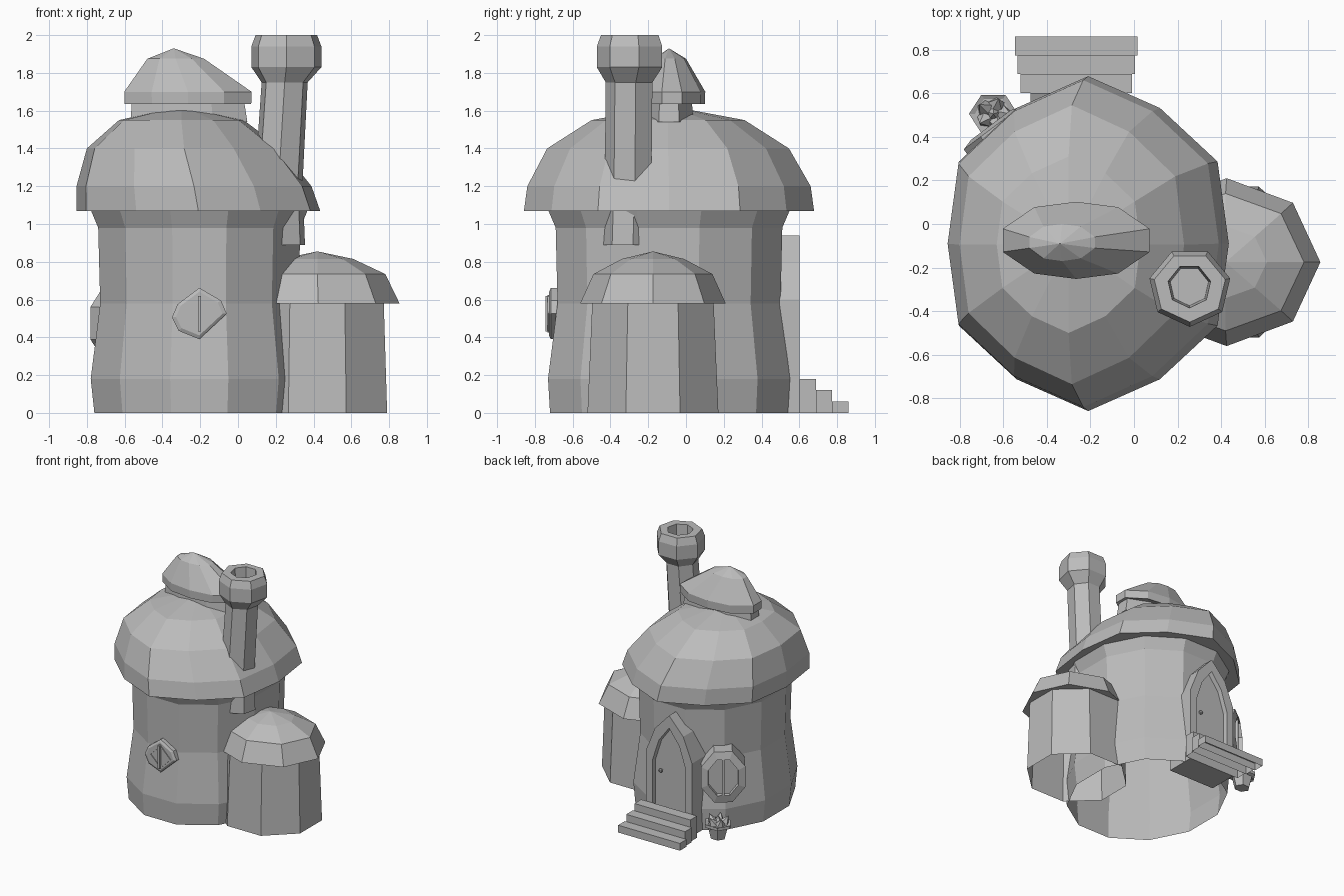
import bpy
import bmesh
from math import sin, cos, pi, atan2
from mathutils import Vector, Matrix

cube = bpy.data.objects.get("Cube")
if cube:
    bpy.data.objects.remove(cube, do_unlink=True)

GREY = (0.5, 0.5, 0.5, 1)
clay = bpy.data.materials.new("plain_grey")
clay.use_nodes = True
clay.diffuse_color = GREY
clay.node_tree.nodes["Principled BSDF"].inputs["Base Color"].default_value = GREY


def finish(name, bm):
    """Turn a bmesh into a flat shaded object."""
    mesh = bpy.data.meshes.new(name)
    bm.to_mesh(mesh)
    bm.free()
    mesh.materials.append(clay)
    obj = bpy.data.objects.new(name, mesh)
    bpy.context.collection.objects.link(obj)
    return obj


def loft(name, rings, cap_start=False, cap_end=False):
    """Skin a list of equal-length point rings."""
    bm = bmesh.new()
    rows = [[bm.verts.new(p) for p in ring] for ring in rings]
    n = len(rows[0])
    for low, high in zip(rows, rows[1:]):
        for i in range(n):
            j = (i + 1) % n
            bm.faces.new((low[i], low[j], high[j], high[i]))
    if cap_start:
        bm.faces.new(rows[0][::-1])
    if cap_end:
        bm.faces.new(rows[-1])
    bmesh.ops.remove_doubles(bm, verts=bm.verts, dist=0.0005)
    bmesh.ops.recalc_face_normals(bm, faces=bm.faces)
    return finish(name, bm)


def polygon(n, turn=0.0):
    return [(cos(turn + 2 * pi * i / n), sin(turn + 2 * pi * i / n)) for i in range(n)]


def mirrored(quarter):
    """Complete an outline from its first quadrant."""
    pts = {(sx * x, sy * y) for x, y in quarter for sx in (1, -1) for sy in (1, -1)}
    return sorted(pts, key=lambda p: atan2(p[1], p[0]))


def tower(name, shape, levels, **caps):
    """Levels are (centre x, centre y, half width, half depth, z)."""
    rings = [[(cx + rx * x, cy + ry * y, z) for x, y in shape]
             for cx, cy, rx, ry, z in levels]
    return loft(name, rings, **caps)


def open_box(name, low, high):
    """Box without its bottom face."""
    bm = bmesh.new()
    low, high = Vector(low), Vector(high)
    move = Matrix.Translation((low + high) / 2) @ Matrix.Diagonal((*(high - low), 1))
    bmesh.ops.create_cube(bm, size=1, matrix=move)
    bm.normal_update()
    bottom = [f for f in bm.faces if f.normal.z < -0.9]
    bmesh.ops.delete(bm, geom=bottom, context="FACES")
    return finish(name, bm)


def framed(name, outline, origin, facing, levels):
    """Frame on a wall; levels are (scale across, scale up, depth)."""
    n = Vector((*facing, 0)).normalized()
    up = Vector((0, 0, 1))
    side = up.cross(n)
    origin = Vector(origin)
    rings = [[origin + side * (u * a) + up * (v * b) + n * d for u, v in outline]
             for a, b, d in levels]
    return loft(name, rings, cap_end=True)


# Main round house, open underneath
tower("house_wall", polygon(12, pi / 12), [
    (-0.205, -0.09, 0.575, 0.652, 0), (-0.205, -0.09, 0.595, 0.663, 0.18),
    (-0.205, -0.09, 0.543, 0.611, 0.58), (-0.205, -0.09, 0.554, 0.621, 0.98),
    (-0.205, -0.09, 0.595, 0.663, 1.075)])

# Domed roof leaning to one side
roof_shape = mirrored([(1, 0), (0.92, 0.49), (0.51, 0.81), (0, 1)])
tower("house_roof", roof_shape, [
    (-0.205, -0.09, 0.5, 0.56, 1.07), (-0.21, -0.09, 0.645, 0.768, 1.07),
    (-0.233, -0.09, 0.622, 0.75, 1.2), (-0.285, -0.095, 0.515, 0.64, 1.4),
    (-0.3, -0.095, 0.33, 0.405, 1.55), (-0.3, -0.09, 0, 0, 1.625)])

# Small cap on top of the roof
tower("cap_neck", polygon(8, pi / 8), [
    (-0.26, -0.09, 0.335, 0.14, 1.54), (-0.265, -0.09, 0.32, 0.13, 1.66)], cap_end=True)
tower("cap_roof", mirrored([(1, 0.3), (0.57, 0.86), (0, 1)]), [
    (-0.265, -0.08, 0.29, 0.13, 1.65), (-0.265, -0.075, 0.335, 0.175, 1.635),
    (-0.265, -0.075, 0.337, 0.177, 1.7), (-0.33, -0.085, 0.15, 0.085, 1.875),
    (-0.34, -0.09, 0, 0, 1.93)], cap_start=True)

# Side annex, open underneath
tower("annex_wall", polygon(8, pi / 8), [
    (0.42, -0.175, 0.4, 0.375, 0), (0.42, -0.175, 0.38, 0.347, 0.6)])
tower("annex_roof", polygon(8), [
    (0.42, -0.175, 0.33, 0.3, 0.58), (0.425, -0.175, 0.43, 0.385, 0.58),
    (0.42, -0.175, 0.36, 0.315, 0.735), (0.42, -0.175, 0.19, 0.165, 0.815),
    (0.42, -0.175, 0, 0, 0.855)])

# Chimney with flared pot and hollow top
tower("chimney", polygon(7, -pi / 2), [
    (0.225, -0.31, 0.133, 0.13, 0.89), (0.215, -0.3, 0.13, 0.13, 1.22),
    (0.247, -0.295, 0.125, 0.13, 1.75), (0.256, -0.29, 0.19, 0.182, 1.83),
    (0.256, -0.29, 0.19, 0.182, 1.94), (0.256, -0.29, 0.167, 0.16, 2.0),
    (0.254, -0.285, 0.1, 0.1, 2.0), (0.254, -0.285, 0.09, 0.09, 1.85)],
    cap_start=True, cap_end=True)

# Front window: bevelled plate, diamond pane and centre bar
plate = [(0, 0.137), (-0.115, 0.05), (-0.145, -0.02), (-0.11, -0.09),
         (0, -0.135), (0.145, 0), (0.115, 0.07)]
framed("front_window_frame", plate, (-0.205, -0.66, 0.525), (0, -1),
       [(1, 1, 0), (1, 1, 0.055), (0.85, 0.85, 0.065)])
framed("front_window_pane", polygon(4), (-0.205, -0.72, 0.525), (0, -1),
       [(0.1, 0.1, 0), (0.1, 0.1, 0.012), (0.08, 0.08, 0.012), (0.08, 0.08, 0.006)])
open_box("front_window_bar", (-0.213, -0.745, 0.43), (-0.197, -0.7, 0.62))

# Tall side window on the diagonal wall
oval = [(0.17 * x, 0.215 * y) for x, y in polygon(8, pi / 8)]
side_spot, side_facing = (-0.583, 0.353, 0.475), (-0.6, 0.8)
framed("side_window", oval, side_spot, side_facing,
       [(1.05, 1.05, -0.06), (1.05, 1.05, 0.11), (0.72, 0.74, 0.125), (0.7, 0.72, 0.095)])
slat = [(-0.01, -0.16), (0.01, -0.16), (0.01, 0.16), (-0.01, 0.16)]
framed("side_window_bar", slat, side_spot, side_facing,
       [(1, 1, 0.05), (1, 1, 0.12)])

# Pointed door at the back
arch = [(-0.21, 0), (0.21, 0), (0.21, 0.6), (0.13, 0.8), (0, 0.94),
        (-0.13, 0.8), (-0.21, 0.6)]
framed("door", arch, (-0.265, 0.36, 0), (0, 1),
       [(1, 1, 0), (1, 1, 0.24), (0.72, 0.89, 0.24), (0.7, 0.88, 0.205)])
bm = bmesh.new()
bmesh.ops.create_icosphere(bm, subdivisions=1, radius=0.018,
                           matrix=Matrix.Translation((-0.175, 0.58, 0.455)))
finish("door_knob", bm)

# Steps, widening downwards
for i in range(3):
    half = 0.255 + 0.0135 * i
    start = 0.6 + 0.087 * i
    open_box(f"step_{i + 1}", (-0.265 - half, start, 0),
             (-0.265 + half, start + 0.087, 0.18 - 0.06 * i))

# Flower pot beside the door
px, py = -0.645, 0.505
tower("flower_pot", polygon(6), [
    (px, py, 0.06, 0.055, 0), (px, py, 0.085, 0.075, 0.09),
    (px, py, 0.112, 0.1, 0.1), (px, py, 0.112, 0.1, 0.125),
    (px, py, 0.085, 0.08, 0.115)], cap_start=True, cap_end=True)
bm = bmesh.new()
for x, y in polygon(5) + [(0, 0)]:
    spot = Matrix.Translation((px + 0.06 * x, py + 0.055 * y, 0.145))
    lean = Matrix.Rotation(0.5, 4, Vector((-y, x, 0))) if (x or y) else Matrix()
    bmesh.ops.create_cone(bm, segments=5, radius1=0.048, radius2=0, depth=0.08,
                          cap_ends=True, matrix=spot @ lean)
finish("plant", bm)
